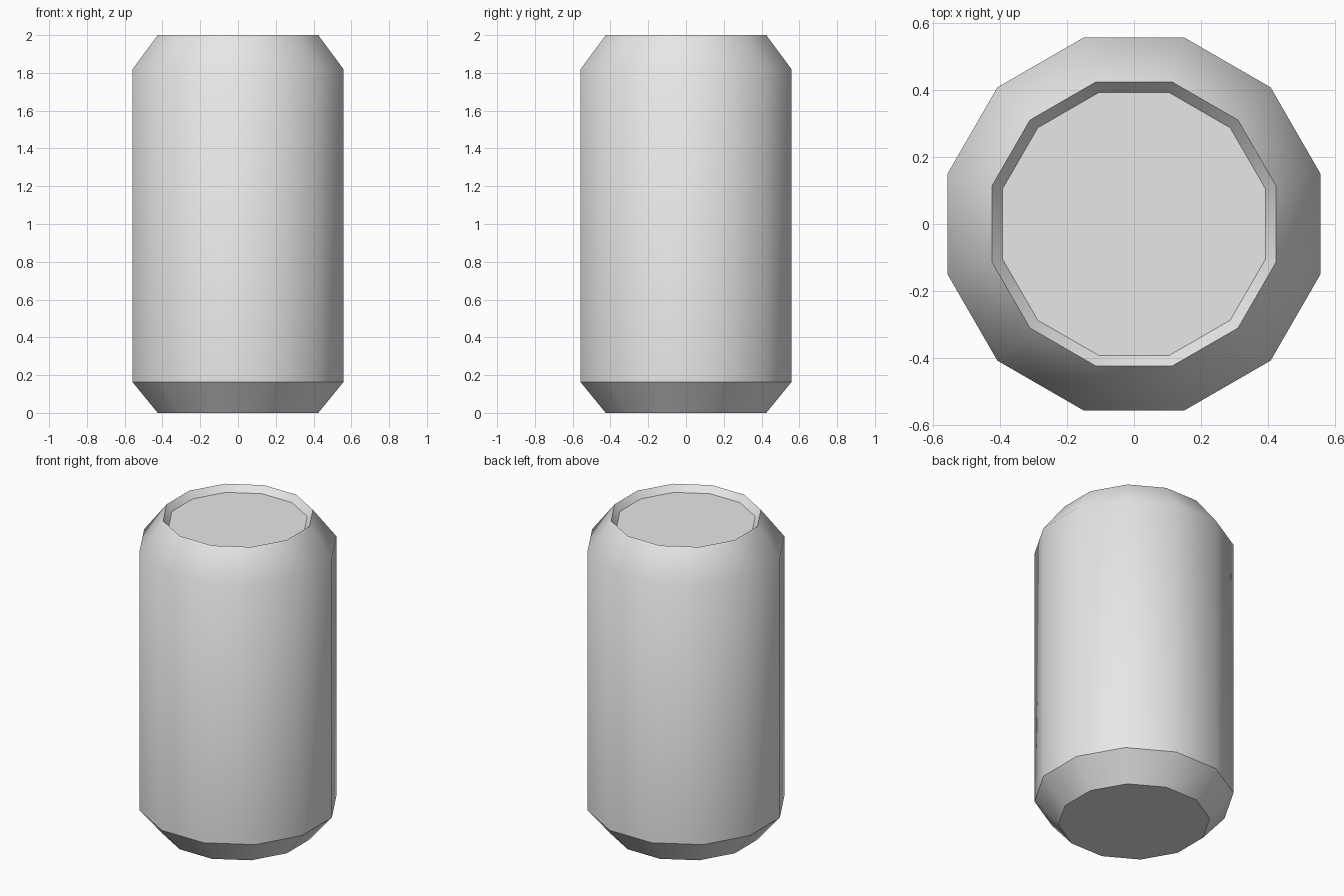
import bpy
import bmesh
import math

cube = bpy.data.objects.get("Cube")
if cube:
    bpy.data.objects.remove(cube, do_unlink=True)

SIDES = 12


def make_material(name, colour):
    mat = bpy.data.materials.new(name)
    mat.use_nodes = True
    mat.diffuse_color = colour
    mat.node_tree.nodes["Principled BSDF"].inputs["Base Color"].default_value = colour
    return mat


def lathe(name, profile, mat):
    """Revolve (radius, height) points into a solid closed at both ends."""
    bm = bmesh.new()
    rings = []
    for radius, z in profile:
        angles = [(i + 0.5) * math.tau / SIDES for i in range(SIDES)]
        rings.append([bm.verts.new((radius * math.cos(a), radius * math.sin(a), z))
                      for a in angles])
    for low, high in zip(rings, rings[1:]):
        for i in range(SIDES):
            j = (i + 1) % SIDES
            bm.faces.new((low[i], low[j], high[j], high[i]))
    bm.faces.new(rings[0][::-1])
    bm.faces.new(rings[-1])
    mesh = bpy.data.meshes.new(name)
    bm.to_mesh(mesh)
    bm.free()
    mesh.materials.append(mat)
    obj = bpy.data.objects.new(name, mesh)
    bpy.context.collection.objects.link(obj)
    return obj


grey = make_material("light grey", (0.8, 0.8, 0.8, 1.0))

# Can: base, lower bevel, wall, shoulder, rim and recessed lid
can = lathe("can_body", [
    (0.44, 0.0),
    (0.578, 0.163),
    (0.578, 1.82),
    (0.44, 2.0),
    (0.407, 1.96),
], grey)

# Soft wall and shoulder, crisp lower bevel, rim and lid
bpy.ops.object.select_all(action="DESELECT")
can.select_set(True)
bpy.context.view_layer.objects.active = can
bpy.ops.object.shade_smooth_by_angle(angle=math.radians(38))
